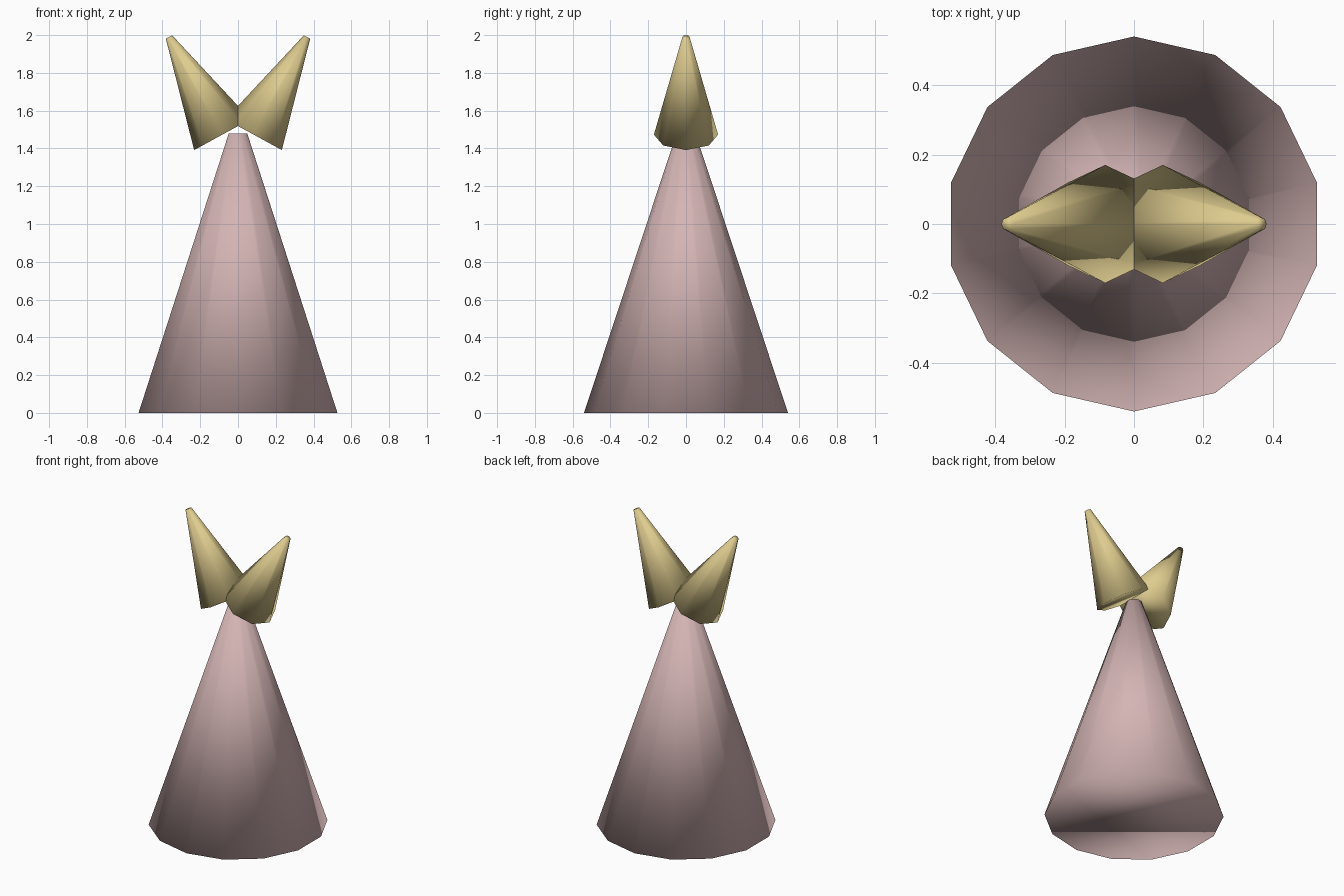
import bpy
from mathutils import Vector, Matrix

cube = bpy.data.objects.get("Cube")
if cube:
    bpy.data.objects.remove(cube, do_unlink=True)


def make_material(name, color):
    mat = bpy.data.materials.new(name)
    mat.use_nodes = True
    mat.diffuse_color = color
    mat.node_tree.nodes["Principled BSDF"].inputs["Base Color"].default_value = color
    return mat


def make_cone(name, sides, base_radius, tip_radius, height, base_center, tilt, mat):
    """Smooth truncated cone whose base centre is given, tilted about the y axis."""
    rotation = Matrix.Rotation(tilt, 3, "Y")
    center = Vector(base_center) + rotation @ Vector((0, 0, height / 2))
    bpy.ops.mesh.primitive_cone_add(
        vertices=sides, radius1=base_radius, radius2=tip_radius, depth=height,
        location=center, rotation=(0, tilt, 0))
    obj = bpy.context.object
    obj.name = obj.data.name = name
    obj.data.materials.append(mat)
    bpy.ops.object.shade_smooth()
    return obj


pink = make_material("dusty_pink", (0.66, 0.46, 0.46, 1))
gold = make_material("pale_gold", (0.73, 0.60, 0.27, 1))

# Tall body
make_cone("body", 14, 0.54, 0.05, 1.48, (0, 0, 0), 0, pink)

# Pair of flared horns that cross in the middle
for side, label in ((1, "left"), (-1, "right")):
    make_cone(label + "_horn", 8, 0.17, 0.019, 0.589,
              (side * 0.083, 0, 1.473), side * 0.5, gold)
